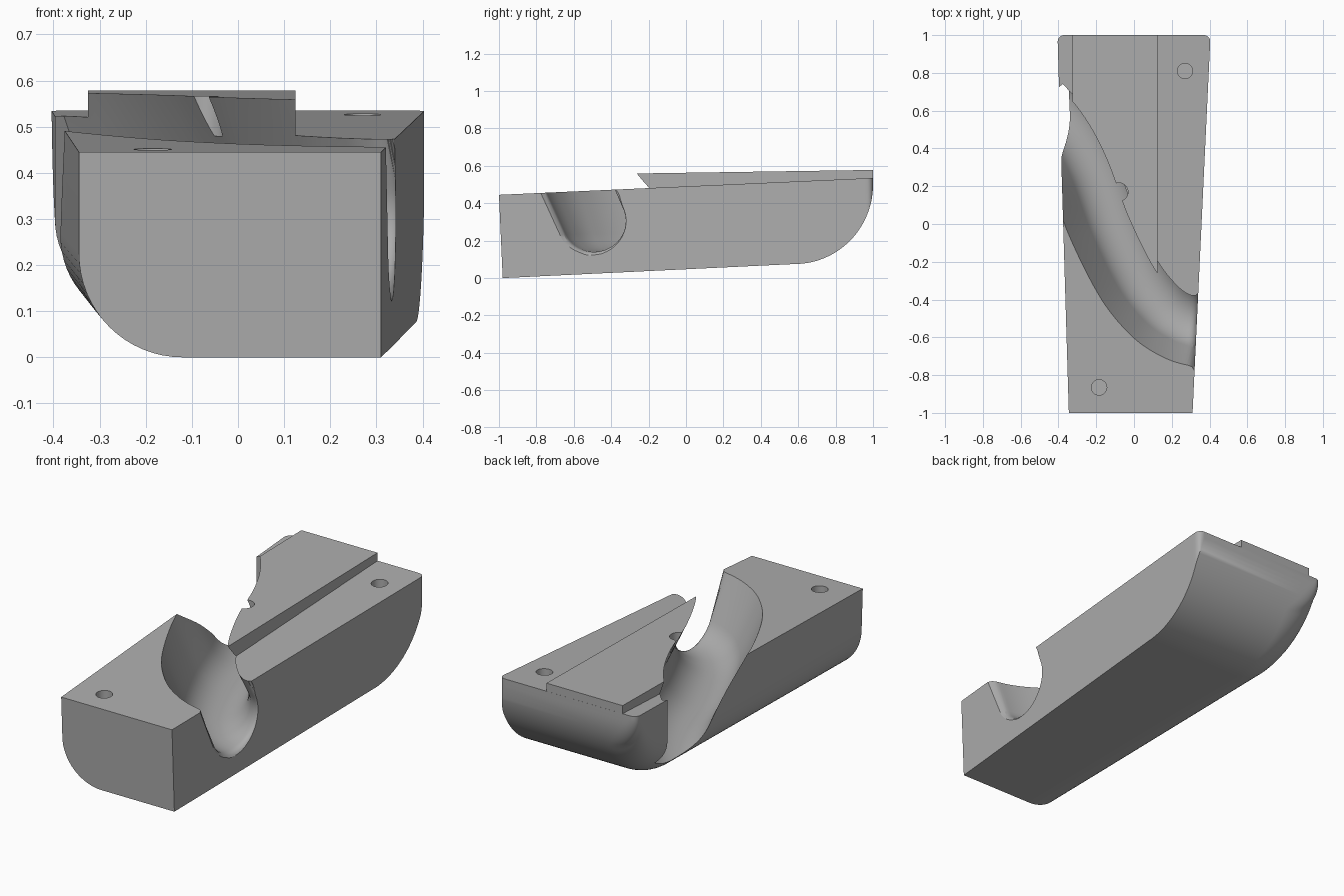
import bpy, bmesh
from math import sin, cos, pi, sqrt, atan
from mathutils import Vector

if "Cube" in bpy.data.objects:
    bpy.data.objects.remove(bpy.data.objects["Cube"], do_unlink=True)

grey = bpy.data.materials.new("plain grey")
grey.use_nodes = True
grey.diffuse_color = (0.42, 0.42, 0.42, 1)
grey.node_tree.nodes["Principled BSDF"].inputs["Base Color"].default_value = (0.42, 0.42, 0.42, 1)


def loft(name, rings):
    """Closed solid skinned through rings of equal point count."""
    bm = bmesh.new()
    loops = [[bm.verts.new(p) for p in ring] for ring in rings]
    n = len(loops[0])
    for a, b in zip(loops, loops[1:]):
        for i in range(n):
            j = (i + 1) % n
            bm.faces.new((a[i], a[j], b[j], b[i]))
    bm.faces.new(loops[0])
    bm.faces.new(loops[-1])
    bmesh.ops.recalc_face_normals(bm, faces=bm.faces)
    mesh = bpy.data.meshes.new(name)
    bm.to_mesh(mesh)
    bm.free()
    mesh.materials.append(grey)
    ob = bpy.data.objects.new(name, mesh)
    bpy.context.collection.objects.link(ob)
    return ob


def boolean(target, tool, operation):
    mod = target.modifiers.new(tool.name, 'BOOLEAN')
    mod.operation, mod.solver, mod.object = operation, 'EXACT', tool
    bpy.context.view_layer.objects.active = target
    bpy.ops.object.modifier_apply(modifier=mod.name)
    bpy.data.objects.remove(tool, do_unlink=True)


def top_z(y):
    return 0.445 + 0.045 * (y + 1)


def bottom_z(y):
    if y <= 0.58:
        return 0.075 * (y + 0.98) / 1.56 if y > -0.98 else 0
    return 0.5 - 0.425 * sqrt(max(0, 1 - ((y - 0.58) / 0.42) ** 2))


def right_x(y):
    return 0.31 + 0.0475 * (y + 1)


def left_x(y):
    return -0.345 - 0.03 * (y + 1)


def round_in(u):
    u = min(1, max(0, u))
    return 1 - sqrt(1 - u * u)


# Tapered block: one lower edge rounded along the length, back swept up
def block_ring(y):
    inset = 0.035 * round_in((y - 0.965) / 0.035)
    l, r, t, b = left_x(y) + inset, right_x(y) - inset, top_z(y), bottom_z(y)
    rad = min(0.225 - 0.015 * (y + 1), 0.9 * (t - b))
    ring = [(r, y, t), (l, y, t)]
    for k in range(17):
        a = pi / 2 * k / 16
        ring.append((l + rad - rad * cos(a), y, b + rad - rad * sin(a)))
    ring.append((r, y, b))
    if y == -1:
        ring = [(x, y + 0.02 * (1 - z / t), z) for x, _, z in ring]
    return ring


stations = [-1, -0.6, -0.2, 0.2] + [0.58 + 0.42 * sin(pi / 2 * k / 28) for k in range(29)]
block = loft("grooved_block", [block_ring(y) for y in stations])

# Raised strip on the rear of the top
plan = [(0.125, -0.3), (0.125, 0.9995), (-0.325, 0.9995), (-0.325, 0.3)]
strip = loft("raised_strip", [
    [(x, y, top_z(y) - 0.01) for x, y in plan],
    [(x, y, 0.563 + 0.015 * y) for x, y in plan]])
boolean(block, strip, 'UNION')

# Curved channel: tilted U section swept along an S path, flared at one mouth
path = [Vector(p) for p in (
    (0.6, -0.51), (0.45, -0.508), (0.33, -0.5), (0.24, -0.465), (0.15, -0.395), (0.04, -0.25),
    (-0.09, 0.02), (-0.2, 0.32), (-0.31, 0.53), (-0.45, 0.7), (-0.62, 0.86))]
STEPS, RADIUS, CENTRE_Z = 12, 0.165, 0.305
tilt = atan(0.46)


def spline(a, b, c, d, t):
    return 0.5 * (2 * b + (c - a) * t + (2 * a - 5 * b + 4 * c - d) * t * t
                  + (3 * b - a - 3 * c + d) * t ** 3)


line = [spline(*path[i:i + 4], k / STEPS) for i in range(len(path) - 3) for k in range(STEPS)]
section = [(cos(a), sin(a), 0) for a in (pi - tilt * -1 + pi * k / 24 for k in range(25))]
section = [section[0][:2] + (0.5,)] + section + [section[-1][:2] + (0.5,)]


def channel_ring(i):
    tangent = (line[min(i + 1, len(line) - 1)] - line[max(i - 1, 0)]).normalized()
    back = Vector((tangent.y, -tangent.x))
    ring = []
    for u, v, rise in section:
        p = line[i] + back * (u * RADIUS - rise * sin(tilt))
        r = RADIUS + 0.025 * round_in((p.x - right_x(p.y) + 0.035) / 0.037)
        p = line[i] + back * (u * r - rise * sin(tilt))
        ring.append((p.x, p.y, CENTRE_Z + v * r + rise * cos(tilt)))
    return ring


channel = loft("channel_cutter", [channel_ring(i) for i in range(len(line))])
boolean(block, channel, 'DIFFERENCE')

# Pin holes in the top
for x, y, r, floor in ((0.27, 0.81, 0.041, 0.43), (-0.185, -0.865, 0.041, 0.36),
                       (-0.08, 0.17, 0.048, 0.48)):
    circle = [(x + r * cos(pi * k / 16), y + r * sin(pi * k / 16)) for k in range(32)]
    hole = loft("pin_hole_cutter", [[(a, b, z) for a, b in circle] for z in (floor, 0.7)])
    boolean(block, hole, 'DIFFERENCE')

# Smooth curved faces, keep crisp edges
bpy.ops.object.select_all(action='DESELECT')
block.select_set(True)
bpy.context.view_layer.objects.active = block
bpy.ops.object.shade_smooth_by_angle(angle=pi / 6)
